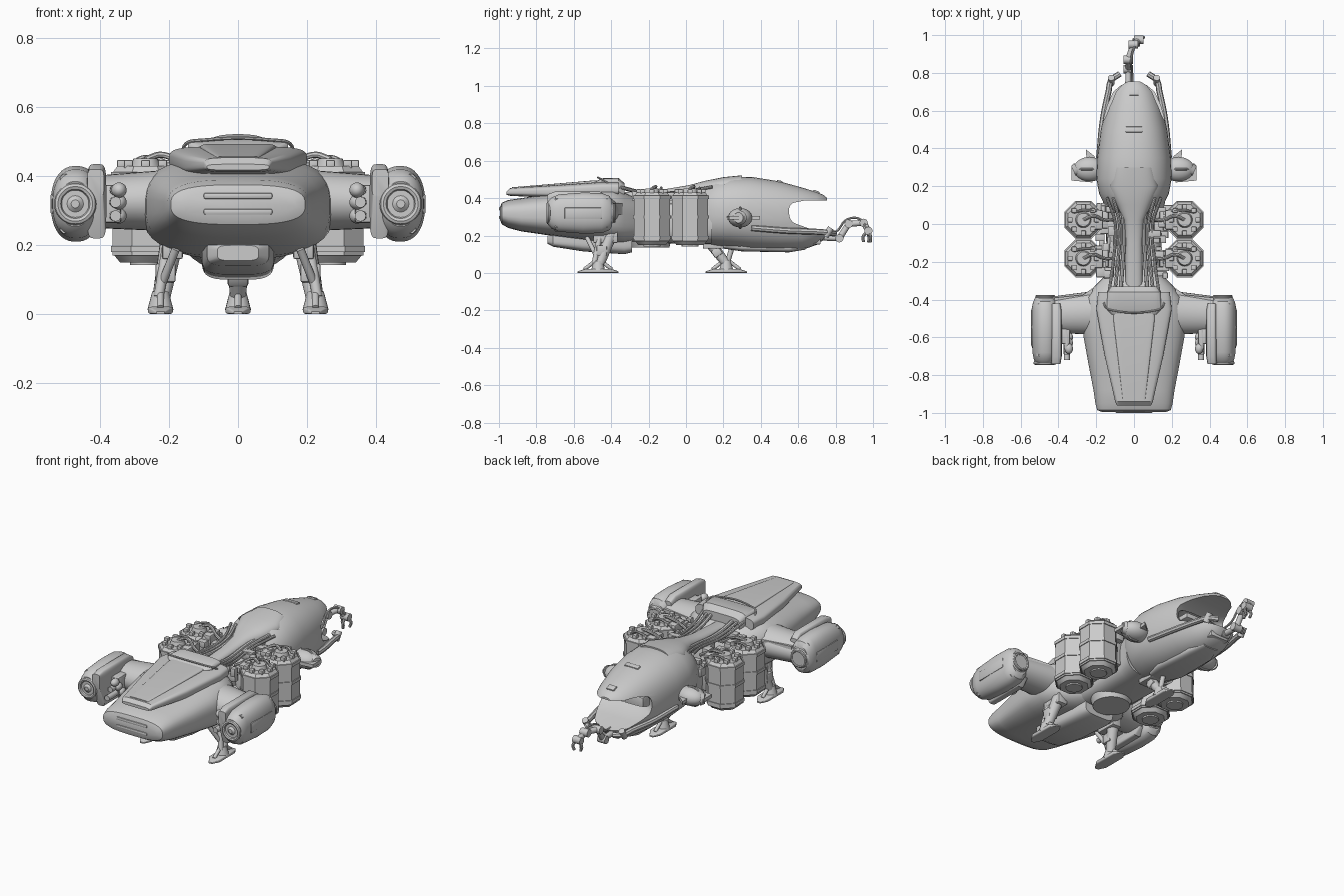
import bpy, bmesh, math, random
from mathutils import Vector, Matrix

if "Cube" in bpy.data.objects:
    bpy.data.objects.remove(bpy.data.objects["Cube"])

random.seed(4)


def add_mesh(name, bm):
    bmesh.ops.recalc_face_normals(bm, faces=bm.faces)
    me = bpy.data.meshes.new(name)
    bm.to_mesh(me)
    bm.free()
    ob = bpy.data.objects.new(name, me)
    bpy.context.collection.objects.link(ob)
    return ob


def loft(name, sections, p=2.6, n=40):
    """Superellipse sections along y: (y, half width, z low, z high, centre x)."""
    bm = bmesh.new()
    rings = []
    for y, w, lo, hi, *cx in sections:
        ring = []
        for i in range(n):
            a = 2 * math.pi * (i + .5) / n
            c, s = math.cos(a), math.sin(a)
            x = math.copysign(abs(c) ** (2 / p), c) * w + (cx[0] if cx else 0)
            z = math.copysign(abs(s) ** (2 / p), s) * (hi - lo) / 2 + (hi + lo) / 2
            ring.append(bm.verts.new((x, y, z)))
        rings.append(ring)
    for a, b in zip(rings, rings[1:]):
        for i in range(n):
            bm.faces.new((a[i], a[(i + 1) % n], b[(i + 1) % n], b[i]))
    bm.faces.new(rings[0])
    bm.faces.new(rings[-1])
    return add_mesh(name, bm)


def rod(name, a, b, r1, r2=None, n=16, squash=None):
    """Cylinder or cone from point a to point b."""
    a, b = Vector(a), Vector(b)
    bm = bmesh.new()
    bmesh.ops.create_cone(bm, cap_ends=True, segments=n, radius1=r1,
                          radius2=r1 if r2 is None else r2, depth=(b - a).length)
    if n == 8:
        bm.transform(Matrix.Rotation(math.pi / 8, 4, 'Z'))
    bm.transform(Matrix.Translation((a + b) / 2) @ (b - a).to_track_quat('Z', 'Y').to_matrix().to_4x4())
    if squash:
        bm.transform(Matrix.Translation((a + b) / 2) @ Matrix.Diagonal((*squash, 1)) @ Matrix.Translation(-(a + b) / 2))
    return add_mesh(name, bm)


def box(name, c, size, bevel=.006, rx=0):
    bm = bmesh.new()
    bmesh.ops.create_cube(bm, size=1)
    bm.transform(Matrix.Diagonal((*size, 1)))
    if bevel:
        bmesh.ops.bevel(bm, geom=bm.edges[:], offset=bevel, segments=2, affect='EDGES', profile=.5)
    bm.transform(Matrix.Translation(c) @ Matrix.Rotation(rx, 4, 'X'))
    return add_mesh(name, bm)


def ball(name, c, r):
    bm = bmesh.new()
    bmesh.ops.create_uvsphere(bm, u_segments=24, v_segments=14, radius=1)
    bm.transform(Matrix.Translation(c) @ Matrix.Diagonal((*r, 1)))
    return add_mesh(name, bm)


def prism(name, pts, z0, z1):
    bm = bmesh.new()
    f = bm.faces.new([bm.verts.new((x, y, z0)) for x, y in pts])
    ext = bmesh.ops.extrude_face_region(bm, geom=[f])['geom']
    bmesh.ops.translate(bm, vec=(0, 0, z1 - z0), verts=[v for v in ext if isinstance(v, bmesh.types.BMVert)])
    return add_mesh(name, bm)


def tube(name, pts, r, cyclic=False):
    cu = bpy.data.curves.new(name, 'CURVE')
    cu.dimensions, cu.bevel_depth, cu.bevel_resolution = '3D', r, 2
    cu.resolution_u, cu.use_fill_caps = 6, True
    sp = cu.splines.new('BEZIER')
    sp.bezier_points.add(len(pts) - 1)
    sp.use_cyclic_u = cyclic
    for bp, co in zip(sp.bezier_points, pts):
        bp.co = co
        bp.handle_left_type = bp.handle_right_type = 'AUTO'
    ob = bpy.data.objects.new(name, cu)
    bpy.context.collection.objects.link(ob)


def ring_y(name, c, r, t):
    tube(name, [(c[0] + r * math.cos(i * math.pi / 4), c[1], c[2] + r * math.sin(i * math.pi / 4)) for i in range(8)], t, True)


# forward hull with top deck, hump and belly tub
loft("forward_hull", [(-.995, .17, .285, .35), (-.985, .195, .26, .375), (-.95, .205, .24, .39), (-.88, .215, .222, .40),
                      (-.75, .24, .203, .42), (-.6, .267, .183, .44), (-.48, .278, .168, .455),
                      (-.39, .255, .16, .46), (-.33, .21, .16, .43), (-.27, .15, .17, .40)], 2.9)
loft("top_deck", [(-.96, .09, .418, .435), (-.94, .1, .412, .454), (-.7, .155, .40, .47),
                  (-.45, .2, .41, .487), (-.36, .19, .41, .487)], 4)
loft("deck_spine", [(-.93, .06, .42, .458), (-.5, .11, .44, .494), (-.4, .1, .44, .49)], 8)
loft("deck_hump", [(-.48, .12, .45, .49), (-.45, .145, .45, .506), (-.36, .14, .42, .508),
                   (-.33, .12, .38, .48)], 5)
tube("hump_rail", [(-.155, -.38, .45), (-.15, -.44, .495), (-.1, -.46, .505), (.1, -.46, .505),
                   (.15, -.44, .495), (.155, -.38, .45)], .005)
loft("belly_tub", [(-.74, .06, .155, .20), (-.71, .09, .14, .22), (-.55, .105, .115, .24),
                   (-.33, .105, .1, .24), (-.29, .095, .11, .22)], 4)
for z, w in ((.343, .1), (.297, .1)):
    box("nose_lip", (0, -.99, z), (2 * w, .02, .018))

rod("belly_disc", (0, -.19, .135), (0, -.19, .2), .1, .12, 32)

# middle spine with pipes and machinery
loft("middle_spine", [(-.34, .15, .17, .41), (-.2, .145, .16, .385), (.05, .15, .155, .39), (.14, .17, .155, .44)], 3.5)
loft("spine_hood", [(-.34, .045, .39, .43), (-.1, .045, .36, .45), (.02, .055, .37, .47), (.1, .09, .38, .492),
                    (.2, .13, .4, .512), (.3, .1, .42, .522)])
for s in (-1, 1):
    for x, r in ((.06, .011), (.085, .009), (.11, .008)):
        tube("spine_pipe", [(s * x * 1.2, -.36, .46), (s * x, -.2, .425), (s * x * .9, 0, .435), (s * x * 1.3, .14, .46)], r)
    for i in range(34):
        box("spine_machinery", (s * random.uniform(.08, .19), random.uniform(-.3, .1), random.uniform(.34, .42)),
            [random.uniform(.02, .055) for _ in range(3)], .003)

# octagonal cargo tanks, two per side
for s in (-1, 1):
    for y in (-.182, .022):
        x = s * .268
        rod("cargo_tank", (x, y, .17), (x, y, .41), .104, n=8)
        rod("tank_bottom_cap", (x, y, .15), (x, y, .172), .08, .1, 8)
        rod("tank_top_cap", (x, y, .41), (x, y, .43), .104, .088, 8)
        for z in (.18, .29, .395):
            rod("tank_band", (x, y, z), (x, y, z + .018), .109, n=8)
        rod("tank_hub", (x, y, .42), (x, y, .452), .045, .035, 20)
        rod("tank_bottom_hub", (x, y, .142), (x, y, .16), .045, n=20)
        for k in range(8):
            a = k * math.pi / 4
            c, d = math.cos(a), math.sin(a)
            box("tank_lock", (x + .07 * c, y + .07 * d, .435), (.026, .026, .025), .004)
        tube("tank_hose", [(x, y, .45), (x - s * .05, y + .02, .462), (x - s * .11, y, .43), (x - s * .16, y, .40)], .009)
        tube("tank_hose", [(x + s * .05, y + .04, .43), (x, y + .05, .455), (x - s * .1, y + .045, .42)], .007)
        box("tank_clamp", (s * .17, y, .3), (.07, .09, .16))
        box("tank_clamp_top", (s * .19, y, .425), (.05, .1, .03))

# rear hull with an open bay cut into its end
hull = loft("rear_hull", [(.06, .12, .17, .44), (.1, .155, .155, .475), (.16, .185, .145, .5), (.24, .2, .135, .515),
                          (.35, .195, .122, .514), (.5, .176, .118, .49), (.62, .148, .122, .457), (.7, .12, .15, .432),
                          (.735, .09, .18, .417), (.755, .055, .22, .40)], 2.3)
cutter = loft("bay_cutter", [(.34, .08, .23, .39), (.5, .12, .23, .40), (.54, .14, .285, .37), (.57, .2, .26, .382),
                             (.64, .25, .24, .39), (.72, .25, .215, .388), (.9, .25, .17, .385)], 3.2)
cutter.hide_render = True
mod = hull.modifiers.new("bay", 'BOOLEAN')
mod.operation, mod.object, mod.solver = 'DIFFERENCE', cutter, 'EXACT'
bpy.context.view_layer.objects.active = hull
bpy.ops.object.modifier_apply(modifier="bay")
bpy.data.objects.remove(cutter)
box("bay_console", (0, .44, .27), (.12, .1, .08))
box("bay_upper_rack", (0, .47, .365), (.13, .1, .03))
box("roof_hatch", (0, .5, .487), (.09, .03, .014), .004, -.2)
box("roof_lamp", (0, .695, .43), (.05, .035, .02), .005, -.35)
loft("keel_pod", [(.2, .06, .13, .18), (.3, .09, .115, .19), (.55, .08, .11, .18), (.64, .05, .125, .18)], 4)

for s in (-1, 1):
    # bay side prongs and side pods with blade
    tube("bay_prong", [(s * .185, .35, .24), (s * .165, .55, .225), (s * .135, .7, .22), (s * .12, .76, .215),
                       (s * .075, .795, .21)], .016)
    rod("prong_knuckle", (s * .12, .745, .195), (s * .12, .775, .24), .018)
    ball("side_pod", (s * .235, .29, .295), (.085, .065, .052))
    rod("pod_face", (s * .3, .29, .295), (s * .32, .28, .295), .038, .028, 20)
    prism("pod_blade", [(s * a, b) for a, b in ((.2, .3), (.21, .36), (.255, .395), (.25, .33), (.33, .31), (.33, .23), (.22, .22))], .285, .305)
    ring_y("pod_ring", (s * .245, .29, .295), .055, .006)

    # wing strut and engine nacelle
    rod("wing_strut", (s * .2, -.47, .33), (s * .43, -.48, .325), .105, .088, 32, (1, 1.1, .85))
    prism("wing_fillet", [(s * a, b) for a, b in ((.22, -.34), (.27, -.375), (.42, -.39), (.42, -.45), (.22, -.5))], .31, .375)
    loft("nacelle", [(-.735, .045, .255, .385, s * .472), (-.72, .058, .238, .402, s * .472), (-.68, .068, .22, .42, s * .47),
                     (-.55, .073, .21, .43, s * .47), (-.45, .072, .213, .427, s * .47),
                     (-.41, .064, .228, .412, s * .47), (-.395, .05, .25, .39, s * .47)], 2.3)
    loft("nacelle_spine", [(-.74, .024, .34, .42, s * .413), (-.7, .028, .22, .435, s * .41),
                           (-.46, .028, .22, .435, s * .41), (-.42, .024, .26, .41, s * .413)], 5)
    box("nacelle_side_panel", (s * .537, -.55, .32), (.014, .2, .06))
    for z in (.25, .39):
        rod("nacelle_rail", (s * .5, -.7, z), (s * .5, -.42, z), .018, n=8)
    ring_y("intake_ring", (s * .472, -.735, .32), .05, .011)
    rod("intake_cone", (s * .472, -.73, .32), (s * .472, -.745, .32), .03, .012)
    rod("exhaust", (s * .47, -.4, .32), (s * .47, -.38, .32), .06, .045, 24)
    ring_y("exhaust_ring", (s * .47, -.384, .32), .045, .008)
    for i, z in enumerate((.285, .325, .36)):
        rod("nacelle_gun", (s * .36, -.55, z), (s * .355, -.72 + .03 * i, z), .016)
        ball("gun_joint", (s * .345, -.6 - .03 * i, z), (.022, .028, .022))
    box("gun_mount", (s * .37, -.59, .32), (.06, .09, .11))

    # front landing legs
    rod("front_leg", (s * .192, -.40, .21), (s * .222, -.46, .05), .034, .026)
    rod("front_leg_piston", (s * .205, -.46, .2), (s * .23, -.49, .05), .015)
    rod("front_leg_brace", (s * .18, -.53, .19), (s * .22, -.48, .09), .012)
    box("leg_housing", (s * .19, -.43, .19), (.06, .13, .06))
    box("leg_knee", (s * .21, -.45, .12), (.058, .055, .055))


def foot(x, y):
    rod("foot_ankle", (x, y, .012), (x, y, .065), .038, .024, 20)
    loft("foot_pad", [(y - .11, .012, 0, .008, x), (y - .07, .036, 0, .022, x), (y + .07, .036, 0, .022, x),
                      (y + .11, .012, 0, .008, x)], 5, 24)
    for d in (-1, 1):
        rod("foot_link", (x, y + d * .075, .018), (x, y + d * .02, .06), .01)


for s in (-1, 1):
    foot(s * .225, -.47)

# rear centre landing leg
foot(0, .215)
rod("rear_leg", (0, .13, .16), (0, .215, .05), .03, .024)
rod("rear_leg_piston", (0, .25, .15), (0, .22, .05), .014)
box("rear_leg_housing", (0, .17, .15), (.09, .16, .04))
box("rear_leg_knee", (0, .165, .11), (.06, .05, .045), .008, .6)

# jointed loading arm with a claw
arm = [(-.01, .62, .17), (-.03, .72, .19), (-.03, .82, .185), (-.03, .87, .262), (-.005, .95, .268), (.025, .975, .225)]
for a, b in zip(arm, arm[1:]):
    rod("arm_segment", a, b, .017, .015)
for a in arm[1:]:
    rod("arm_joint", (a[0] - .025, a[1], a[2]), (a[0] + .025, a[1], a[2]), .022)
tube("arm_hose", [(-.01, .7, .21), (-.01, .8, .22), (-.015, .86, .285), (0, .93, .288), (.03, .965, .24)], .006)
box("arm_base", (0, .66, .17), (.12, .12, .035))
for dx, dy in ((-.025, .005), (.025, .015), (0, -.025)):
    tube("claw_finger", [(.025, .972, .22), (.025 + dx, .972 + dy, .195), (.025 + dx * .7, .972 + dy * .9, .165)], .008)

# smooth shading with sharp edges kept
bpy.ops.object.select_all(action='SELECT')
bpy.context.view_layer.objects.active = hull
bpy.ops.object.convert(target='MESH')
bpy.ops.object.shade_smooth_by_angle(angle=math.radians(35))
